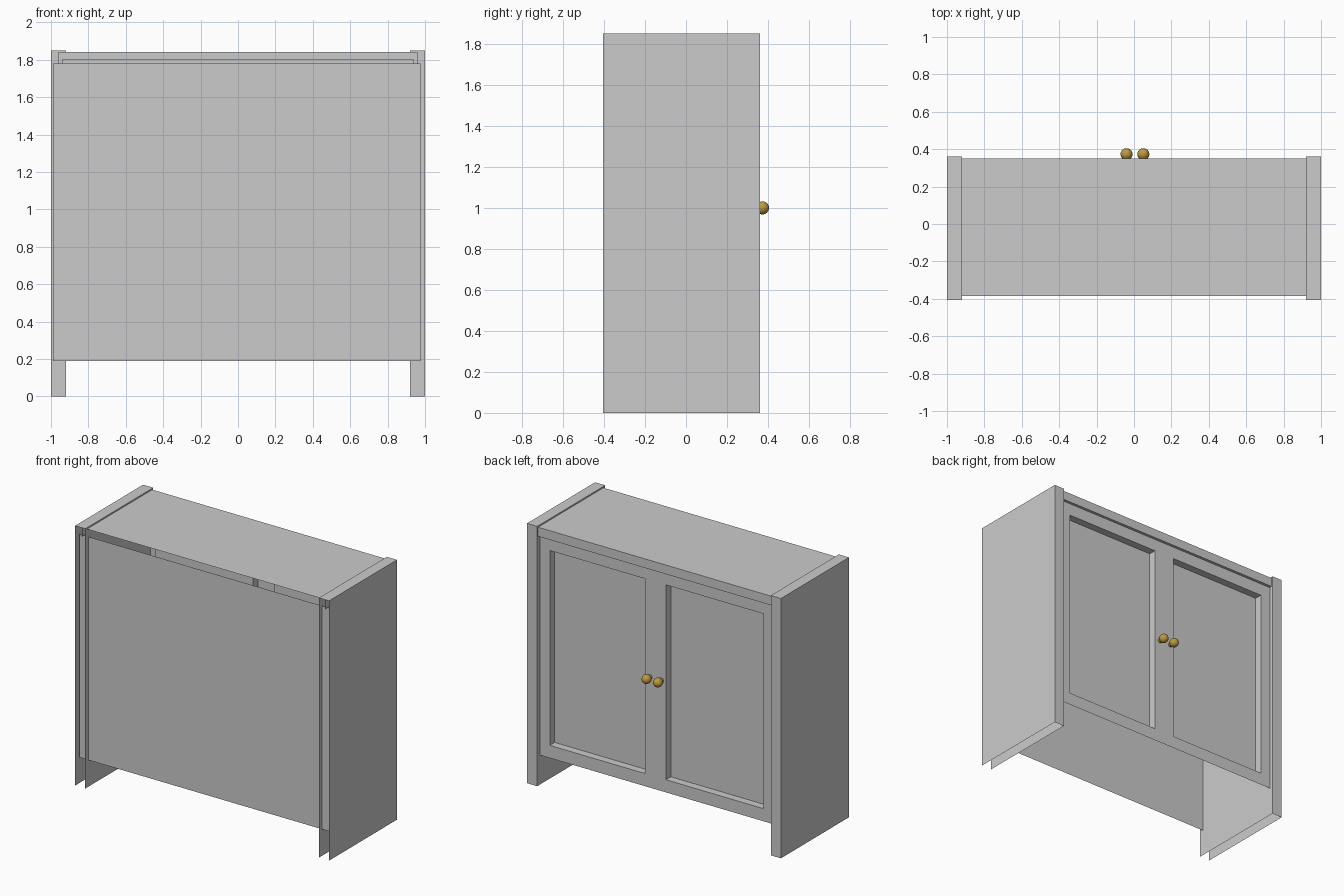
import bpy, bmesh
from mathutils import Vector

if "Cube" in bpy.data.objects:
    bpy.data.objects.remove(bpy.data.objects["Cube"])


def finish(name, bm):
    me = bpy.data.meshes.new(name)
    bm.to_mesh(me)
    bm.free()
    ob = bpy.data.objects.new(name, me)
    bpy.context.collection.objects.link(ob)
    return ob


def open_box(name, lo, hi, omit=()):
    """Box between two corners, leaving out faces whose normal is in omit."""
    bm = bmesh.new()
    bmesh.ops.create_cube(bm, size=1)
    lo, hi = Vector(lo), Vector(hi)
    gone = [f for f in bm.faces if any(f.normal.dot(Vector(n)) > 0.9 for n in omit)]
    bmesh.ops.delete(bm, geom=gone, context='FACES')
    for v in bm.verts:
        v.co = (lo + hi) / 2 + v.co * (hi - lo)
    return finish(name, bm)


def sheet(name, corners):
    bm = bmesh.new()
    bm.faces.new([bm.verts.new(c) for c in corners])
    return finish(name, bm)


BACK, DOWN = (0, -1, 0), (0, 0, -1)

# Side panels: hollow, open at the back and underneath
side = open_box("side_panel", (0.92, -0.405, 0), (1, 0.36, 1.85), (BACK, DOWN))
side.modifiers.new("mirror", 'MIRROR')

# Top: shallow shell with a front apron and its underside lip
open_box("top_panel", (-0.96, -0.385, 1.775), (0.96, 0.35, 1.84), (BACK, DOWN))
sheet("apron_lip", [(-0.96, 0.33, 1.775), (-0.96, 0.35, 1.775),
                    (0.96, 0.35, 1.775), (0.96, 0.33, 1.775)])

# Plain panel on the -y side
sheet("rear_panel", [(-0.99, -0.37, 0.19), (0.975, -0.37, 0.19),
                     (0.975, -0.37, 1.78), (-0.99, -0.37, 1.78)])

# Doors: one framed sheet with two recessed panels
xs = [-0.94, -0.842, -0.073, 0.092, 0.842, 0.94]
zs = [0.21, 0.30, 1.687, 1.80]
bm = bmesh.new()
grid = [[bm.verts.new((x, 0.33, z)) for x in xs] for z in zs]
panels = []
for j in range(len(zs) - 1):
    for i in range(len(xs) - 1):
        f = bm.faces.new((grid[j][i], grid[j + 1][i], grid[j + 1][i + 1], grid[j][i + 1]))
        if j == 1 and i in (1, 3):
            panels.append(f)
for f in panels:
    ext = bmesh.ops.extrude_face_region(bm, geom=[f])["geom"]
    moved = [v for v in ext if isinstance(v, bmesh.types.BMVert)]
    bmesh.ops.translate(bm, verts=moved, vec=(0, -0.055, 0))
bmesh.ops.delete(bm, geom=[f for f in panels if f.is_valid], context='FACES')
bmesh.ops.recalc_face_normals(bm, faces=bm.faces)
if sum(f.normal.y * f.calc_area() for f in bm.faces) < 0:
    bmesh.ops.reverse_faces(bm, faces=bm.faces)
finish("doors", bm)

# Brass knobs on short stems
brass = bpy.data.materials.new("brass")
brass.diffuse_color = (0.5, 0.32, 0.05, 1)
brass.use_nodes = True
brass.node_tree.nodes["Principled BSDF"].inputs["Base Color"].default_value = brass.diffuse_color
for x in (-0.04, 0.05):
    bpy.ops.mesh.primitive_uv_sphere_add(segments=32, ring_count=16, radius=0.032,
                                         location=(x, 0.373, 1.0))
    knob = bpy.context.object
    knob.name = "knob"
    bpy.ops.mesh.primitive_cylinder_add(vertices=24, radius=0.015, depth=0.04,
                                        location=(x, 0.348, 1.0),
                                        rotation=(1.5708, 0, 0))
    stem = bpy.context.object
    stem.name = "knob_stem"
    for ob in (knob, stem):
        ob.data.materials.append(brass)
        bpy.context.view_layer.objects.active = ob
        bpy.ops.object.select_all(action='DESELECT')
        ob.select_set(True)
        bpy.ops.object.shade_smooth_by_angle()
